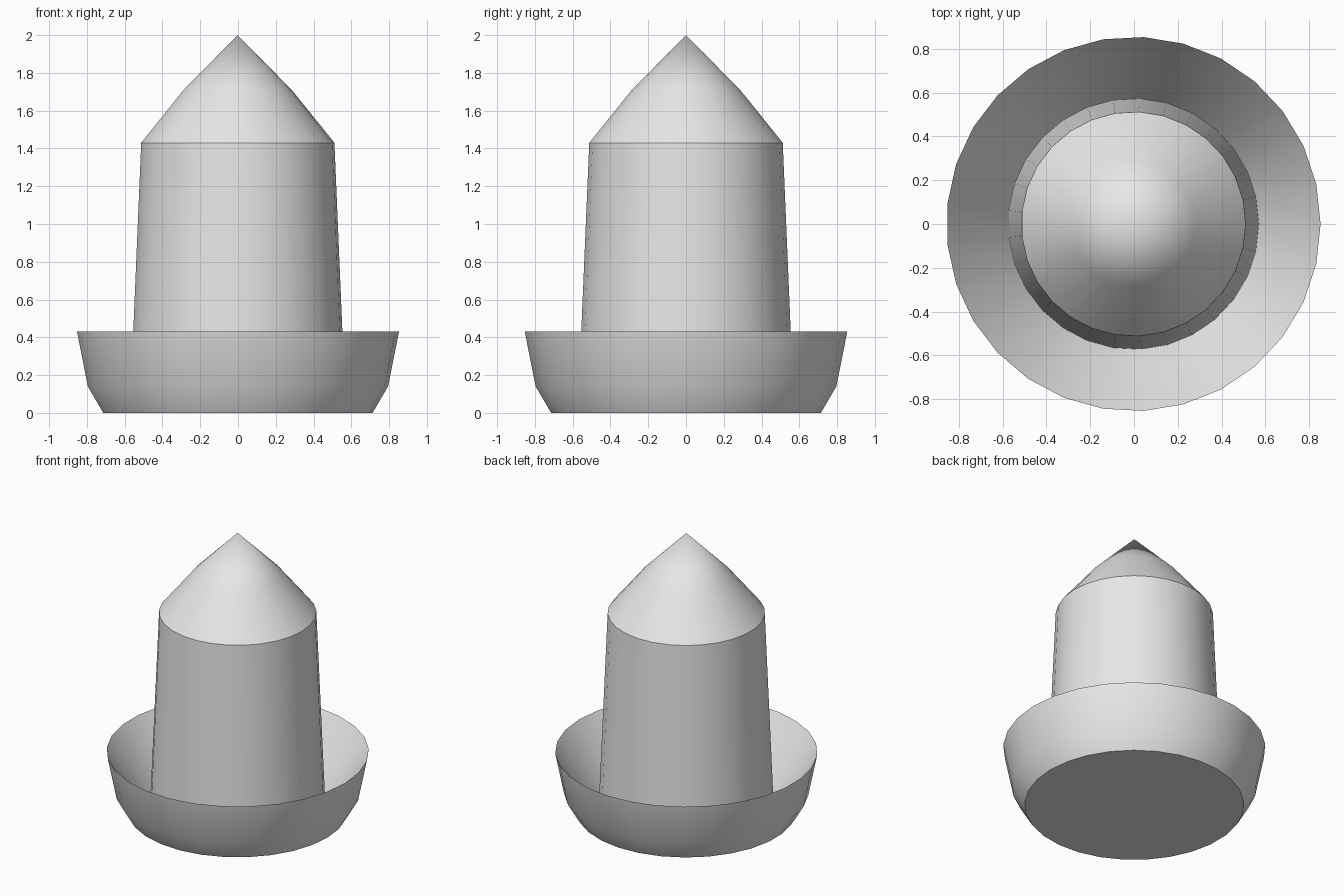
import bpy, bmesh, math

cube = bpy.data.objects.get("Cube")
if cube:
    bpy.data.objects.remove(cube, do_unlink=True)

SIDES = 29
SHIFT_X = -0.0025  # an odd side count is slightly lopsided in x

grey = bpy.data.materials.new("light_grey")
grey.use_nodes = True
colour = (0.8, 0.8, 0.8, 1)
grey.diffuse_color = colour
grey.node_tree.nodes["Principled BSDF"].inputs["Base Color"].default_value = colour


def lathe(name, profile):
    """Revolve (radius, height) points, listed from bottom outside upwards."""
    bm = bmesh.new()
    rings = []
    for r, z in profile:
        if r == 0:
            rings.append([bm.verts.new((SHIFT_X, 0, z))] * SIDES)
        else:
            angles = [math.tau * i / SIDES for i in range(SIDES)]
            rings.append([bm.verts.new((r * math.cos(a) + SHIFT_X, r * math.sin(a), z))
                          for a in angles])
    for low, high in zip(rings, rings[1:]):
        for i in range(SIDES):
            j = (i + 1) % SIDES
            corners = list(dict.fromkeys((low[i], low[j], high[j], high[i])))
            bm.faces.new(corners)
    mesh = bpy.data.meshes.new(name)
    bm.to_mesh(mesh)
    bm.free()
    mesh.materials.append(grey)
    obj = bpy.data.objects.new(name, mesh)
    bpy.context.collection.objects.link(obj)
    bpy.ops.object.select_all(action='DESELECT')
    obj.select_set(True)
    bpy.context.view_layer.objects.active = obj
    bpy.ops.object.shade_smooth_by_angle(angle=math.radians(30))
    return obj


# Flared base with a funnel-shaped inside
lathe("base_cup", [(0, 0), (0.715, 0), (0.797, 0.14), (0.855, 0.43), (0.573, 0.01)])
# Tapered body rising out of the funnel
lathe("body", [(0.573, 0.01), (0.513, 1.43)])
# Pointed cap, slightly bulged
lathe("cap", [(0.513, 1.43), (0.287, 1.71), (0, 2)])
